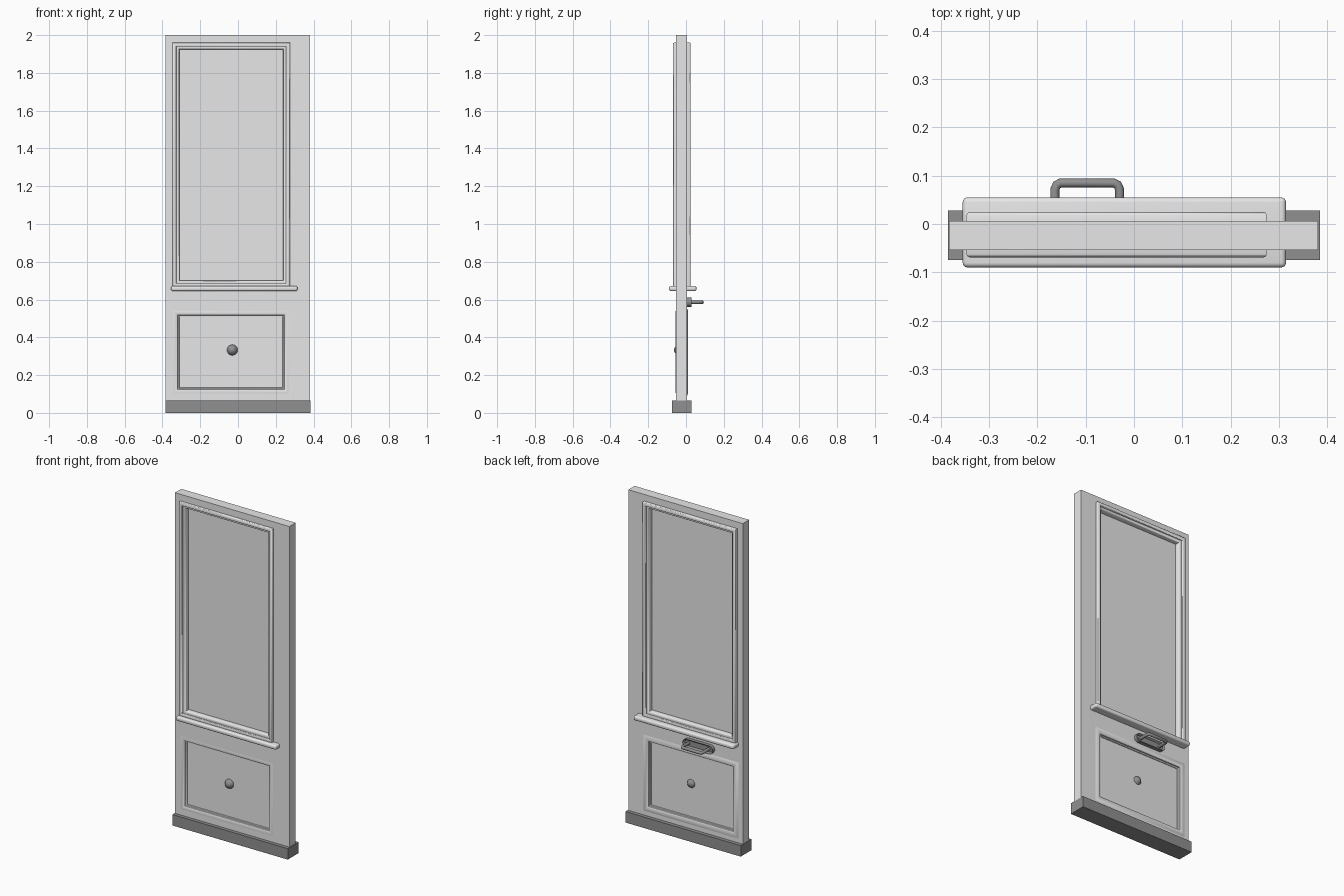
import bpy, bmesh, math

cube = bpy.data.objects.get("Cube")
if cube:
    bpy.data.objects.remove(cube, do_unlink=True)


def material(name, v):
    m = bpy.data.materials.new(name)
    m.use_nodes = True
    m.diffuse_color = (v, v, v, 1)
    m.node_tree.nodes["Principled BSDF"].inputs["Base Color"].default_value = (v, v, v, 1)
    return m


PALE = material("pale_grey", 0.8)
DARK = material("dark_grey", 0.28)
MID_Y = -0.022  # middle of the door thickness


def finish(obj, mat, smooth=True):
    obj.data.materials.append(mat)
    bpy.ops.object.select_all(action="DESELECT")
    obj.select_set(True)
    bpy.context.view_layer.objects.active = obj
    if smooth:
        bpy.ops.object.shade_smooth_by_angle(angle=math.radians(40))
    return obj


def from_bmesh(name, bm, mat, smooth=True):
    bmesh.ops.recalc_face_normals(bm, faces=bm.faces)
    mesh = bpy.data.meshes.new(name)
    bm.to_mesh(mesh)
    bm.free()
    obj = bpy.data.objects.new(name, mesh)
    bpy.context.collection.objects.link(obj)
    return finish(obj, mat, smooth)


def box(name, x, y, z, mat, bevel=0):
    """Box from (low, high) ranges, with optional rounded edges."""
    bm = bmesh.new()
    bmesh.ops.create_cube(bm, size=1)
    for v in bm.verts:
        v.co = [r[1] if c > 0 else r[0] for c, r in zip(v.co, (x, y, z))]
    if bevel:
        bmesh.ops.bevel(bm, geom=bm.edges[:], offset=bevel, segments=4,
                        profile=0.5, affect="EDGES")
    return from_bmesh(name, bm, mat, bevel > 0)


def moulding(name, x, z, profile, mat):
    """Mitred rectangular frame; profile holds (inset, half depth) points."""
    loop = profile + [(i, -d) for i, d in reversed(profile)]
    bm = bmesh.new()
    rings = []
    for i, d in loop:
        corners = ((x[0] + i, z[0] + i), (x[1] - i, z[0] + i),
                   (x[1] - i, z[1] - i), (x[0] + i, z[1] - i))
        rings.append([bm.verts.new((cx, MID_Y + d, cz)) for cx, cz in corners])
    for k, a in enumerate(rings):
        b = rings[(k + 1) % len(rings)]
        for j in range(4):
            n = (j + 1) % 4
            bm.faces.new((a[j], a[n], b[n], b[j]))
    return from_bmesh(name, bm, mat)


# Door slab with a window opening and a lower panel opening
xs = (-0.383, -0.33, 0.26, 0.381)
zs = (0.03, 0.11, 0.53, 0.69, 1.945, 2.0)
bm = bmesh.new()
grid = [[bm.verts.new((x, -0.054, z)) for x in xs] for z in zs]
for r in range(len(zs) - 1):
    for c in range(len(xs) - 1):
        if c == 1 and r in (1, 3):
            continue
        bm.faces.new((grid[r][c], grid[r][c + 1], grid[r + 1][c + 1], grid[r + 1][c]))
out = bmesh.ops.extrude_face_region(bm, geom=bm.faces[:], use_keep_orig=True)
for v in out["geom"]:
    if isinstance(v, bmesh.types.BMVert):
        v.co.y = 0.006
from_bmesh("door_slab", bm, PALE, False)

# Kick board along the bottom
box("kick_board", (-0.385, 0.385), (-0.075, 0.028), (0, 0.066), DARK)

# Window pane, stepped frame and sill
box("window_pane", (-0.32, 0.25), (MID_Y - 0.004, MID_Y + 0.004), (0.69, 1.935), PALE)
moulding("window_frame", (-0.347, 0.275), (0.665, 1.96),
         [(0, 0.02), (0, 0.041), (0.002, 0.045), (0.006, 0.047), (0.015, 0.047),
          (0.019, 0.045), (0.021, 0.041), (0.021, 0.035), (0.029, 0.035),
          (0.033, 0.033), (0.036, 0.028), (0.036, 0.004)], PALE)
box("window_sill", (-0.355, 0.315), (-0.09, 0.055), (0.645, 0.672), PALE, 0.01)

# Lower panel, its surround and the round boss through it
box("lower_panel", (-0.32, 0.25), (MID_Y - 0.016, MID_Y + 0.016), (0.12, 0.525), PALE)
moulding("panel_surround", (-0.355, 0.28), (0.09, 0.553),
         [(0, 0.02), (0, 0.027), (0.008, 0.031), (0.018, 0.033), (0.028, 0.032),
          (0.035, 0.028), (0.037, 0.022), (0.043, 0.02), (0.045, 0.012)], PALE)
bm = bmesh.new()
bmesh.ops.create_uvsphere(bm, u_segments=20, v_segments=12, radius=0.03)
for v in bm.verts:
    v.co = (v.co.x - 0.03, v.co.y * 1.25 - 0.026, v.co.z + 0.333)
from_bmesh("panel_knob", bm, DARK)

# Oval handle plate with a sunken centre, on the back
HX, HZ, HALF, R = -0.097, 0.586, 0.1, 0.025
bm = bmesh.new()
outline = []
for side in (1, -1):
    for k in range(9):
        a = side * math.pi / 2 * 1 - math.pi / 2 * 1 + math.pi * k / 8
        a = (k / 8 - 0.5) * math.pi + (0 if side > 0 else math.pi)
        outline.append(bm.verts.new((HX + side * (HALF - R) + R * math.cos(a), 0.004,
                                     HZ + R * math.sin(a))))
face = bm.faces.new(outline)
ext = bmesh.ops.extrude_face_region(bm, geom=[face], use_keep_orig=True)["geom"]
for v in ext:
    if isinstance(v, bmesh.types.BMVert):
        v.co.y = 0.028
cap = [f for f in ext if isinstance(f, bmesh.types.BMFace)]
bmesh.ops.inset_region(bm, faces=cap, thickness=0.009)
for v in cap[0].verts:
    v.co.y = 0.018
from_bmesh("handle_plate", bm, DARK)

# Bent handle grip
curve = bpy.data.curves.new("handle_grip", "CURVE")
curve.dimensions = "3D"
curve.bevel_depth = 0.0095
curve.bevel_resolution = 3
curve.use_fill_caps = True
half_path = [(0.067, 0.01), (0.067, 0.072), (0.063, 0.081), (0.055, 0.085)]
path = half_path + [(-x, y) for x, y in reversed(half_path)]
spline = curve.splines.new("POLY")
spline.points.add(len(path) - 1)
for p, (x, y) in zip(spline.points, path):
    p.co = (HX + x, y, HZ, 1)
grip = bpy.data.objects.new("handle_grip", curve)
bpy.context.collection.objects.link(grip)
bpy.ops.object.select_all(action="DESELECT")
grip.select_set(True)
bpy.context.view_layer.objects.active = grip
bpy.ops.object.convert(target="MESH")
finish(bpy.context.view_layer.objects.active, DARK)
